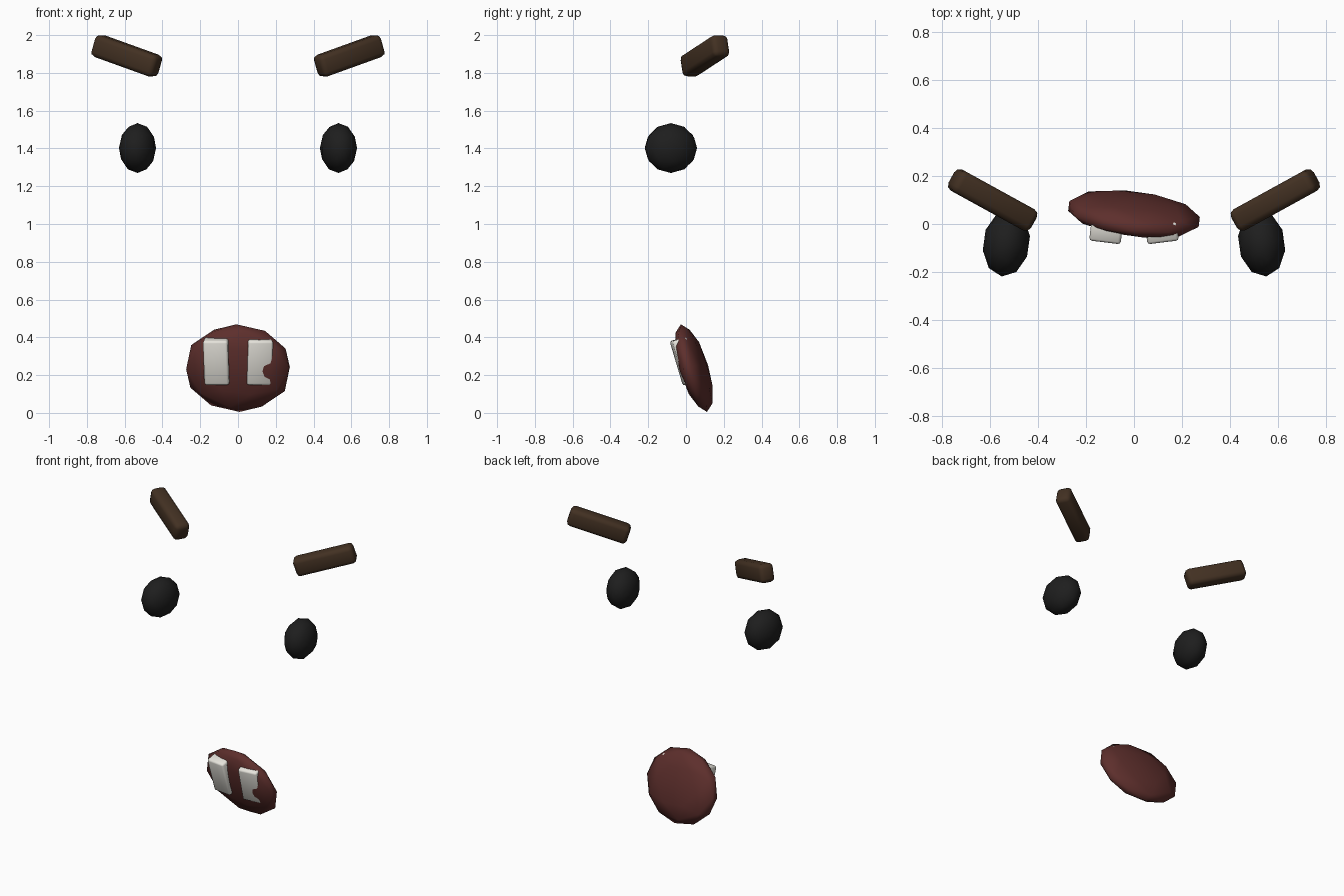
import bpy
from math import radians

if "Cube" in bpy.data.objects:
    bpy.data.objects.remove(bpy.data.objects["Cube"])


def material(name, rgb):
    m = bpy.data.materials.new(name)
    m.diffuse_color = (*rgb, 1)
    m.use_nodes = True
    m.node_tree.nodes["Principled BSDF"].inputs["Base Color"].default_value = m.diffuse_color
    return m


eye_mat = material("eye_black", (0.013, 0.013, 0.013))
brow_mat = material("brow_brown", (0.055, 0.03, 0.016))
mouth_mat = material("mouth_red", (0.11, 0.028, 0.025))
tooth_mat = material("tooth_white", (0.8, 0.78, 0.72))


def finish(name, size, rot, mat):
    ob = bpy.context.object
    ob.name = name
    ob.scale = size
    ob.rotation_euler = [radians(a) for a in rot]
    bpy.ops.object.transform_apply(location=False, rotation=False, scale=True)
    ob.data.materials.append(mat)
    return ob


def blob(name, loc, radii, rot, mat):
    bpy.ops.mesh.primitive_ico_sphere_add(subdivisions=2, radius=1, location=loc)
    finish(name, radii, rot, mat)
    bpy.ops.object.shade_smooth()


def soft_box(name, loc, size, rot, mat, bevel):
    bpy.ops.mesh.primitive_cube_add(size=1, location=loc)
    ob = finish(name, size, rot, mat)
    mod = ob.modifiers.new("rounded_edges", "BEVEL")
    mod.width = bevel
    mod.segments = 2
    bpy.ops.object.shade_smooth()


# Flattened mouth, leaning forward and turned slightly
blob("mouth", (0, 0.042, 0.237), (0.288, 0.07, 0.242), (16.7, 0, -7), mouth_mat)

# Mirrored eyes, eyebrows and teeth
for side, s in (("left", -1), ("right", 1)):
    blob(f"eye_{side}", (s * 0.532, -0.08, 1.402), (0.098, 0.14, 0.132),
         (0, 0, s * 8), eye_mat)
    soft_box(f"eyebrow_{side}", (s * 0.589, 0.1, 1.89), (0.39, 0.1, 0.12),
             (0, s * -17.5, s * 28.8), brow_mat, 0.026)
    soft_box(f"tooth_{side}", (s * 0.113, -0.007, 0.273), (0.132, 0.08, 0.245),
             (16.7, 0, s * 7), tooth_mat, 0.012)
